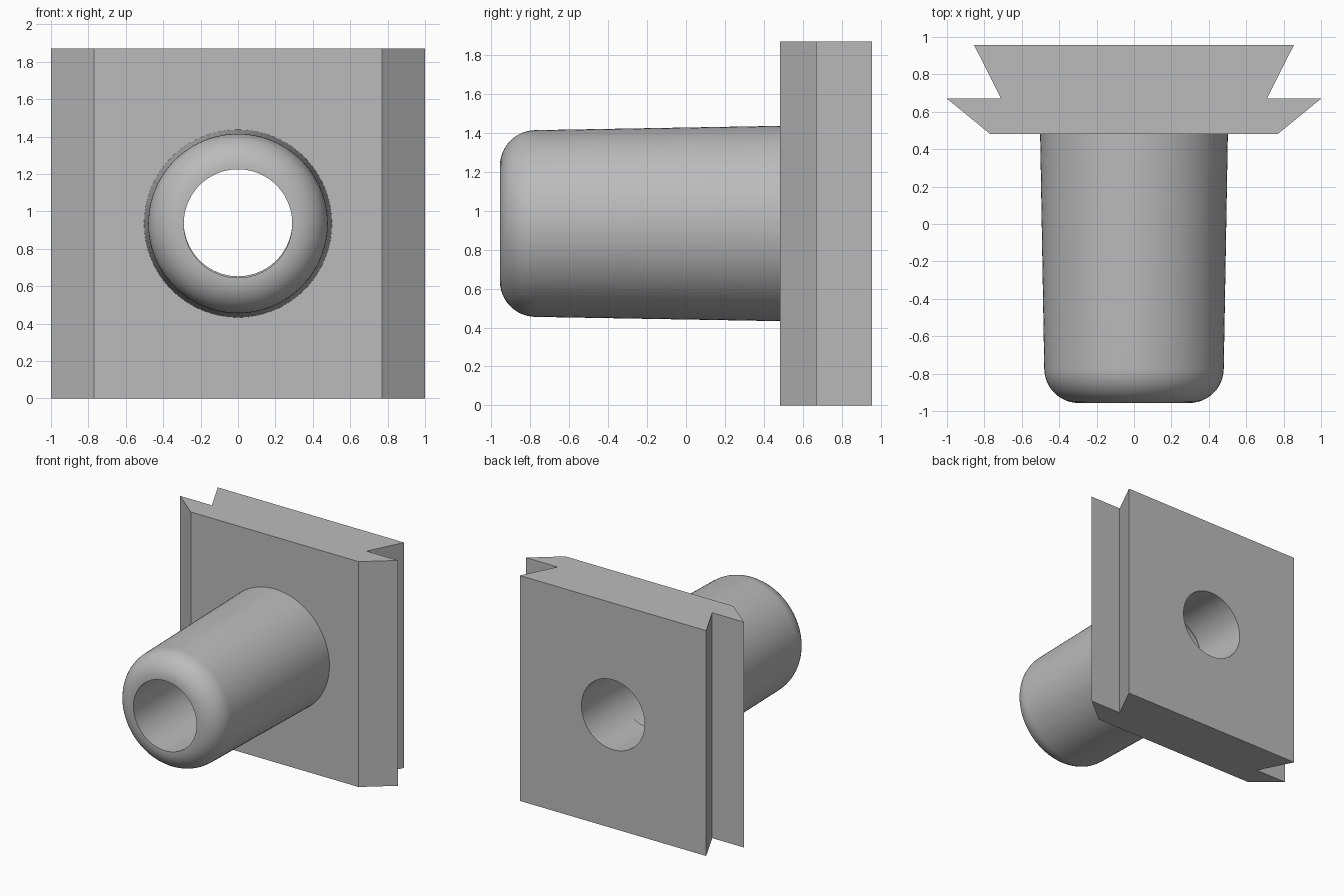
import bpy, bmesh
from math import sin, cos, pi, radians

cube = bpy.data.objects.get("Cube")
if cube:
    bpy.data.objects.remove(cube, do_unlink=True)

HEIGHT = 1.87
AXIS_Z = HEIGHT / 2
BACK, STEP, FRONT = 0.957, 0.67, 0.482
BORE = 0.29
SIDES = 96

grey = bpy.data.materials.new("plain grey")
grey.use_nodes = True
colour = (0.5, 0.5, 0.5, 1)
grey.diffuse_color = colour
grey.node_tree.nodes["Principled BSDF"].inputs["Base Color"].default_value = colour


def make_object(name, bm):
    bmesh.ops.recalc_face_normals(bm, faces=bm.faces)
    mesh = bpy.data.meshes.new(name)
    bm.to_mesh(mesh)
    bm.free()
    mesh.materials.append(grey)
    obj = bpy.data.objects.new(name, mesh)
    bpy.context.collection.objects.link(obj)
    return obj


def lathe(name, profile, z):
    """Spin a closed (radius, y) profile around a front-to-back axis."""
    bm = bmesh.new()
    rings = []
    for i in range(SIDES):
        a = 2 * pi * i / SIDES
        rings.append([bm.verts.new((r * cos(a), y, z + r * sin(a))) for r, y in profile])
    n = len(profile)
    for i in range(SIDES):
        p, q = rings[i], rings[(i + 1) % SIDES]
        for j in range(n):
            k = (j + 1) % n
            bm.faces.new((p[j], p[k], q[k], q[j]))
    return make_object(name, bm)


def smooth(obj):
    bpy.ops.object.select_all(action='DESELECT')
    obj.select_set(True)
    bpy.context.view_layer.objects.active = obj
    bpy.ops.object.shade_smooth_by_angle(angle=radians(30))


# Dovetail plate: mirrored half outline, extruded upwards
half = [(0.77, FRONT), (1.0, STEP), (0.71, STEP), (0.855, BACK)]
outline = half + [(-x, y) for x, y in reversed(half)]
bm = bmesh.new()
base = bm.faces.new([bm.verts.new((x, y, 0)) for x, y in outline])
top = bmesh.ops.extrude_face_region(bm, geom=[base])
bmesh.ops.translate(bm, vec=(0, 0, HEIGHT),
                    verts=[g for g in top["geom"] if isinstance(g, bmesh.types.BMVert)])
plate = make_object("dovetail_plate", bm)

# Hole through the plate, set very slightly above the tube's axis
bpy.ops.mesh.primitive_cylinder_add(vertices=SIDES, radius=BORE, depth=1,
                                    location=(0, (FRONT + BACK) / 2, AXIS_Z + 0.008),
                                    rotation=(pi / 2, 0, 0))
cutter = bpy.context.object
cutter.name = "hole_cutter"
cutter.hide_render = True
cutter.data.materials.append(grey)
cut = plate.modifiers.new("hole", 'BOOLEAN')
cut.operation = 'DIFFERENCE'
cut.solver = 'EXACT'
cut.object = cutter
bpy.ops.object.select_all(action='DESELECT')
plate.select_set(True)
bpy.context.view_layer.objects.active = plate
bpy.ops.object.modifier_apply(modifier=cut.name)
bpy.data.objects.remove(cutter, do_unlink=True)
smooth(plate)

# Hollow tapered tube with a rounded nose
fillet = 0.185
nose = [(0.295 + fillet * sin(a), -BACK + fillet * (1 - cos(a)))
        for a in (pi / 2 * i / 12 for i in range(13))]
tube = lathe("hollow_tube",
             [(BORE, -BACK)] + nose + [(0.502, FRONT + 0.002), (BORE, FRONT + 0.002)],
             AXIS_Z)
smooth(tube)
